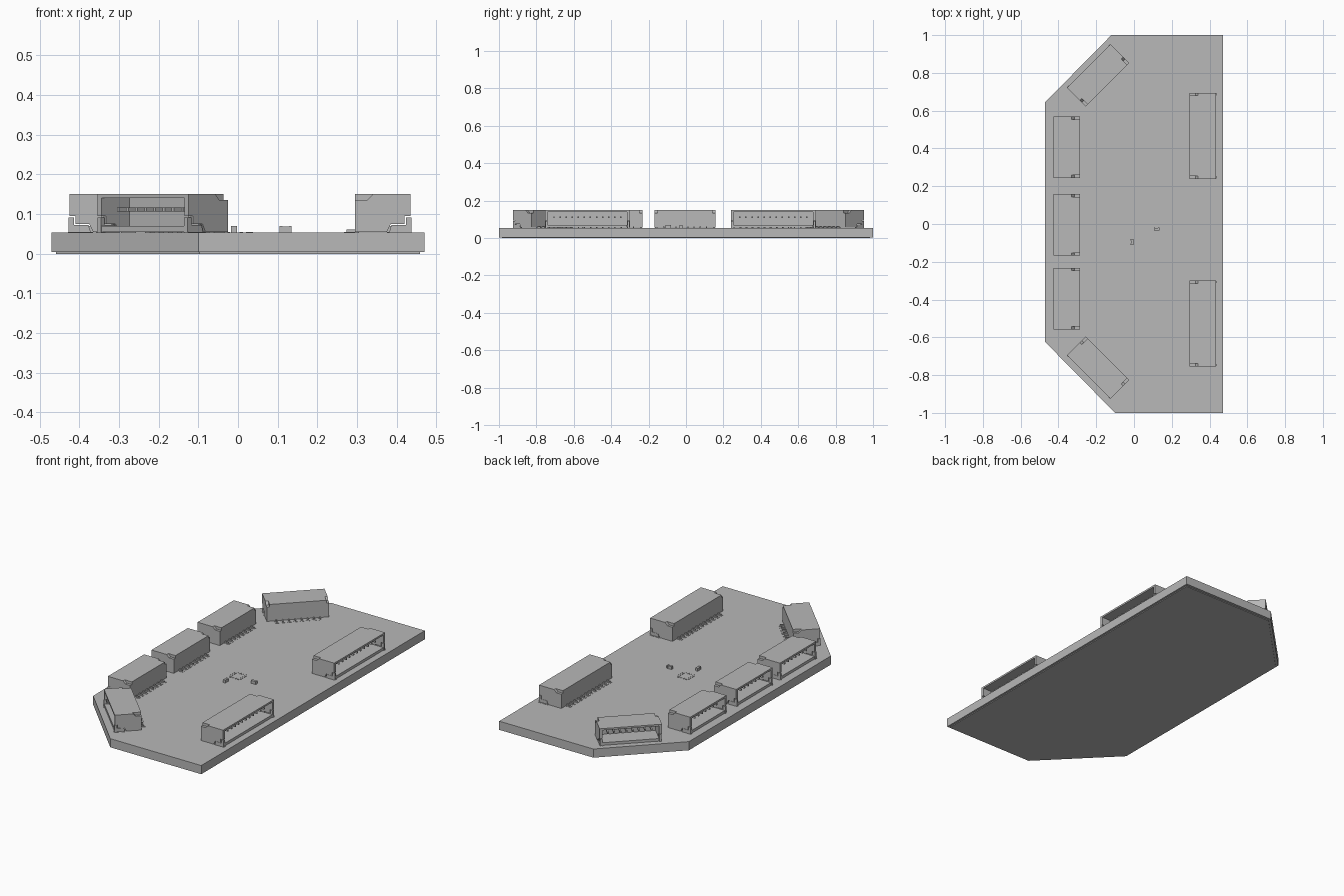
import bpy, bmesh, math
from mathutils import Vector

cube = bpy.data.objects.get("Cube")
if cube:
    bpy.data.objects.remove(cube, do_unlink=True)

grey = bpy.data.materials.new("plain grey")
grey.use_nodes = True
colour = (0.48, 0.48, 0.48, 1)
grey.diffuse_color = colour
grey.node_tree.nodes["Principled BSDF"].inputs["Base Color"].default_value = colour

TOP = 0.053      # upper face of the board
PITCH = 0.0325   # pin spacing


def prism(bm, points, offset):
    """Extrude a flat outline along an offset vector."""
    face = bm.faces.new([bm.verts.new(p) for p in points])
    new = bmesh.ops.extrude_face_region(bm, geom=[face])["geom"]
    verts = [v for v in new if isinstance(v, bmesh.types.BMVert)]
    bmesh.ops.translate(bm, verts=verts, vec=Vector(offset))


def side_prism(bm, profile, y0, y1):
    prism(bm, [(x, y0, z) for x, z in profile], (0, y1 - y0, 0))


def box(bm, x0, x1, y0, y1, z0, z1):
    prism(bm, [(x0, y0, z0), (x1, y0, z0), (x1, y1, z0), (x0, y1, z0)],
          (0, 0, z1 - z0))


def finish_mesh(bm, name):
    bmesh.ops.recalc_face_normals(bm, faces=bm.faces)
    mesh = bpy.data.meshes.new(name)
    bm.to_mesh(mesh)
    bm.free()
    mesh.materials.append(grey)
    return mesh


def place(mesh, name, x=0, y=0, angle=0):
    ob = bpy.data.objects.new(name, mesh)
    bpy.context.scene.collection.objects.link(ob)
    ob.location = (x, y, 0)
    ob.rotation_euler.z = math.radians(angle)


# Circuit board with a slightly inset underside layer
outline = [(-0.12, 1), (-0.47, 0.645), (-0.47, -0.625), (-0.1, -1), (0.47, -1), (0.47, 1)]
bm = bmesh.new()
prism(bm, [(x, y, 0.004) for x, y in outline], (0, 0, TOP - 0.004))
place(finish_mesh(bm, "board"), "board")
bm = bmesh.new()
prism(bm, [(x * 0.975, y * 0.985, 0) for x, y in outline], (0, 0, 0.004))
place(finish_mesh(bm, "underside_layer"), "underside_layer")


def housing(pins):
    """Socket shell open towards +x, with stepped end walls."""
    half = (pins + 2) * PITCH / 2
    wall = 0.015
    z0, z1 = 0.055, 0.15
    shell = [(-0.07, z0), (0.07, z0), (0.07, 0.07), (-0.03, 0.07),
             (-0.03, 0.14), (0.07, 0.14), (0.07, z1), (-0.07, z1)]
    end = [(-0.07, z0), (0.01, z0), (0.02, 0.075), (0.055, 0.075), (0.055, 0.095),
           (0.07, 0.095), (0.07, z1), (-0.025, z1), (-0.04, 0.135), (-0.07, 0.135)]
    bm = bmesh.new()
    side_prism(bm, shell, wall - half, half - wall)
    for s in (-1, 1):
        side_prism(bm, end, s * half, s * (half - wall))
    return finish_mesh(bm, "housing")


def contacts(pins):
    """Inner pins, rear legs, solder pads and the two anchor tabs."""
    half = (pins + 2) * PITCH / 2
    bm = bmesh.new()
    for i in range(pins):
        y = (i - (pins - 1) / 2) * PITCH
        box(bm, -0.04, 0.045, y - 0.004, y + 0.004, 0.106, 0.116)
        box(bm, -0.091, -0.06, y - 0.003, y + 0.003, 0.054, 0.061)
        box(bm, -0.098, -0.06, y - 0.009, y + 0.009, TOP, 0.0545)
    for s in (-1, 1):
        a, b = sorted((s * (half - 0.002), s * (half - 0.014)))
        side_prism(bm, [(0.016, 0.054), (0.072, 0.054), (0.072, 0.092),
                        (0.058, 0.092), (0.058, 0.073), (0.022, 0.073)], a, b)
        box(bm, 0.01, 0.073, a, b + 0.004, TOP, 0.0545)
    return finish_mesh(bm, "contacts")


# Seven sockets around the board, sharing two sizes
sockets = [
    ("left_rear", 12, 0.365, 0.467, 0), ("left_front", 12, 0.365, -0.527, 0),
    ("right_rear", 8, -0.355, 0.407, 180), ("right_middle", 8, -0.355, -0.005, 180),
    ("right_front", 8, -0.355, -0.395, 180),
    ("corner_rear", 8, -0.19, 0.787, 135), ("corner_front", 8, -0.19, -0.76, 225),
]
meshes = {n: (housing(n), contacts(n)) for n in (8, 12)}
for name, n, x, y, angle in sockets:
    for mesh, part in zip(meshes[n], ("socket", "socket_contacts")):
        place(mesh, f"{name}_{part}", x, y, angle)


# Two tiny components with end caps
def component():
    bm = bmesh.new()
    box(bm, -0.009, 0.009, -0.007, 0.007, TOP, 0.069)
    for s in (-1, 1):
        a, b = sorted((s * 0.008, s * 0.015))
        box(bm, a, b, -0.0075, 0.0075, TOP, 0.07)
    return finish_mesh(bm, "component")


part = component()
place(part, "component_right", -0.01, -0.095, 90)
place(part, "component_left", 0.12, -0.027, 0)

# Ring of flat solder pads in the middle of the board
bm = bmesh.new()
for i in range(4):
    t = (i - 1.5) * 0.016
    for s in (-1, 1):
        a, b = sorted((s * 0.025, s * 0.038))
        box(bm, t - 0.004, t + 0.004, a, b, TOP, 0.0545)
        box(bm, a, b, t - 0.004, t + 0.004, TOP, 0.0545)
place(finish_mesh(bm, "centre_pads"), "centre_pads")
